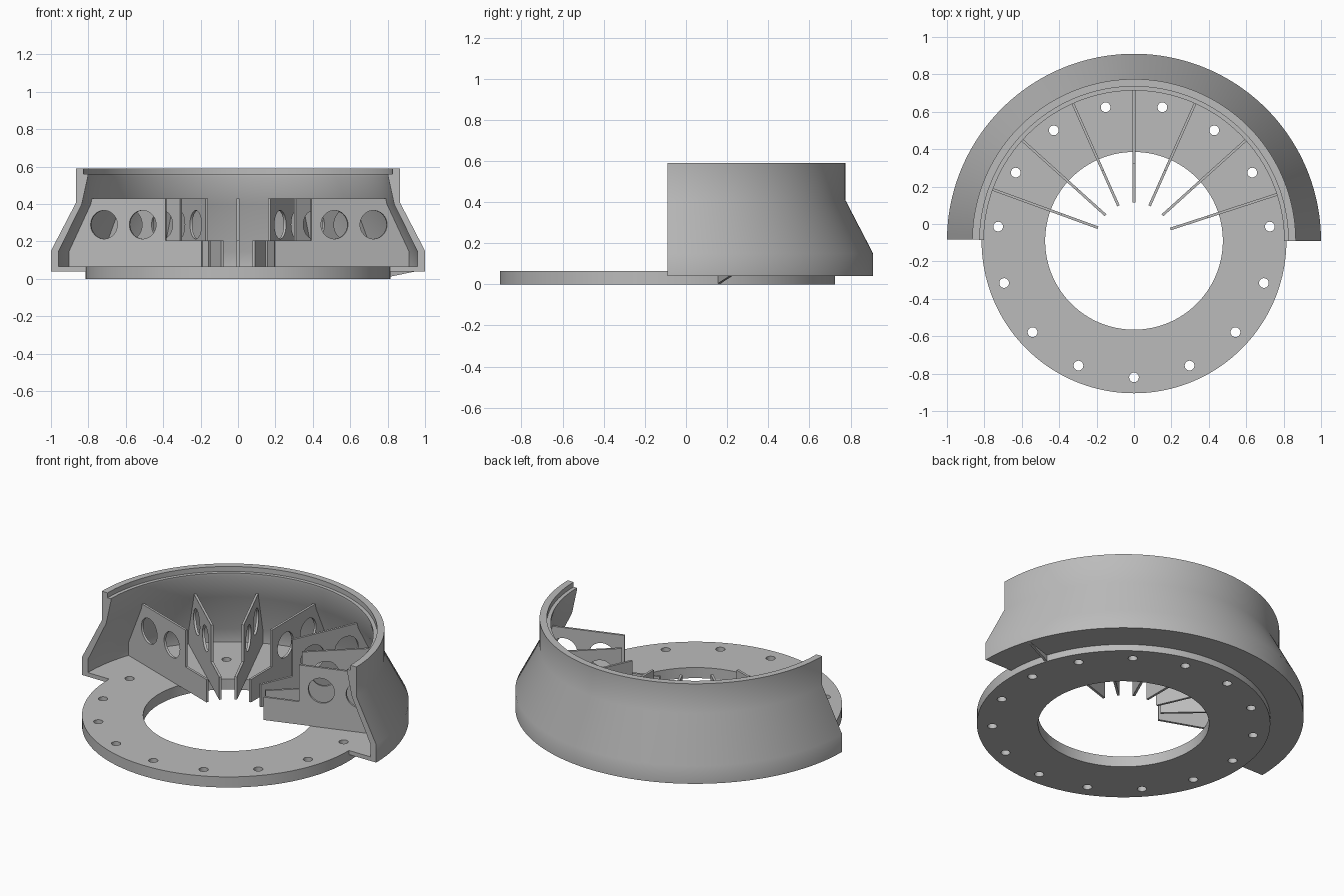
import bpy
import bmesh
from math import sin, cos, pi, radians
from mathutils import Matrix, Vector

if "Cube" in bpy.data.objects:
    bpy.data.objects.remove(bpy.data.objects["Cube"], do_unlink=True)

CENTRE = Vector((0, -0.09, 0))   # shared axis of ring, shell and ribs
RING_TOP = 0.065

grey = bpy.data.materials.new("plain_grey")
grey.use_nodes = True
grey.diffuse_color = (0.5, 0.5, 0.5, 1)
grey.node_tree.nodes["Principled BSDF"].inputs["Base Color"].default_value = (0.5, 0.5, 0.5, 1)


def circle(x, y, r, n):
    return [(x + r * cos(2 * pi * i / n), y + r * sin(2 * pi * i / n)) for i in range(n)]


def finish(obj, matrix):
    """Place the object, colour it and smooth its rounded faces."""
    bpy.context.collection.objects.link(obj)
    obj.matrix_world = matrix
    obj.data.materials.clear()
    obj.data.materials.append(grey)
    bpy.ops.object.select_all(action='DESELECT')
    obj.select_set(True)
    bpy.context.view_layer.objects.active = obj
    bpy.ops.object.shade_smooth_by_angle(angle=radians(32))


def plate(name, loops, thickness, matrix):
    """Flat plate from an outline followed by hole outlines."""
    curve = bpy.data.curves.new(name + "_outline", 'CURVE')
    curve.dimensions = '2D'
    curve.fill_mode = 'BOTH'
    curve.extrude = thickness / 2
    for loop in loops:
        spline = curve.splines.new('POLY')
        spline.points.add(len(loop) - 1)
        for point, (x, y) in zip(spline.points, loop):
            point.co = (x, y, 0, 1)
        spline.use_cyclic_u = True
    helper = bpy.data.objects.new(name + "_helper", curve)
    bpy.context.collection.objects.link(helper)
    graph = bpy.context.evaluated_depsgraph_get()
    mesh = bpy.data.meshes.new_from_object(helper.evaluated_get(graph))
    bpy.data.objects.remove(helper, do_unlink=True)
    # Weld the caps to the walls
    bm = bmesh.new()
    bm.from_mesh(mesh)
    bmesh.ops.remove_doubles(bm, verts=bm.verts, dist=0.0001)
    bmesh.ops.recalc_face_normals(bm, faces=bm.faces)
    bm.to_mesh(mesh)
    bm.free()
    finish(bpy.data.objects.new(name, mesh), matrix)


# Base ring with bolt holes
bolts = [circle(0.73 * cos(a), 0.73 * sin(a), 0.026, 24)
         for a in (-pi / 2 + 2 * pi * i / 15 for i in range(15))]
plate("base_ring", [circle(0, 0, 0.815, 160), circle(0, 0, 0.475, 128)] + bolts,
      RING_TOP, Matrix.Translation(CENTRE + Vector((0, 0, RING_TOP / 2))))

# Half-round outer shell, a (radius, height) section swept about the axis
section = [(0.813, 0.04), (1.0, 0.04), (1.0, 0.15), (0.865, 0.41), (0.865, 0.59),
           (0.825, 0.59), (0.825, 0.56), (0.803, 0.56), (0.803, 0.545), (0.835, 0.40),
           (0.96, 0.145), (0.96, RING_TOP), (0.813, RING_TOP)]
bm = bmesh.new()
start = bm.faces.new([bm.verts.new((r, 0, z)) for r, z in section])
end = bmesh.ops.spin(bm, geom=[start], cent=(0, 0, 0), axis=(0, 0, 1),
                     angle=radians(179.6), steps=96, use_duplicate=False)
if not start.is_valid or all(len(f.verts) == 4 or f.calc_center_median().x < 0 for f in bm.faces):
    bmesh.ops.holes_fill(bm, edges=[e for e in bm.edges if e.is_boundary], sides=0)
bmesh.ops.recalc_face_normals(bm, faces=bm.faces)
mesh = bpy.data.meshes.new("outer_shell")
bm.to_mesh(mesh)
bm.free()
finish(bpy.data.objects.new("outer_shell", mesh), Matrix.Translation(CENTRE))

# Radial ribs, stepped at the inner end and following the shell wall
rib = [(0.205, RING_TOP), (0.205, 0.205), (0.41, 0.205), (0.41, 0.43),
       (0.832, 0.43), (0.84, 0.40), (0.965, 0.145), (0.965, RING_TOP)]
windows = [circle(r, 0.29, 0.076, 40) for r in (0.54, 0.76)]


def upright(degrees):
    """Stand a plate on edge, pointing outwards from the axis."""
    return (Matrix.Translation(CENTRE) @ Matrix.Rotation(radians(degrees), 4, 'Z')
            @ Matrix.Rotation(pi / 2, 4, 'X'))


for i, degrees in enumerate((18, 42, 66, 90, 114, 138, 160)):
    plate(f"rib_{i + 1}", [rib] + windows, 0.014, upright(degrees))

# Small wedge under the shell floor beside the ring
plate("floor_wedge", [[(0.813, 0.004), (0.995, 0.04), (0.813, 0.04)]], 0.014, upright(18))
